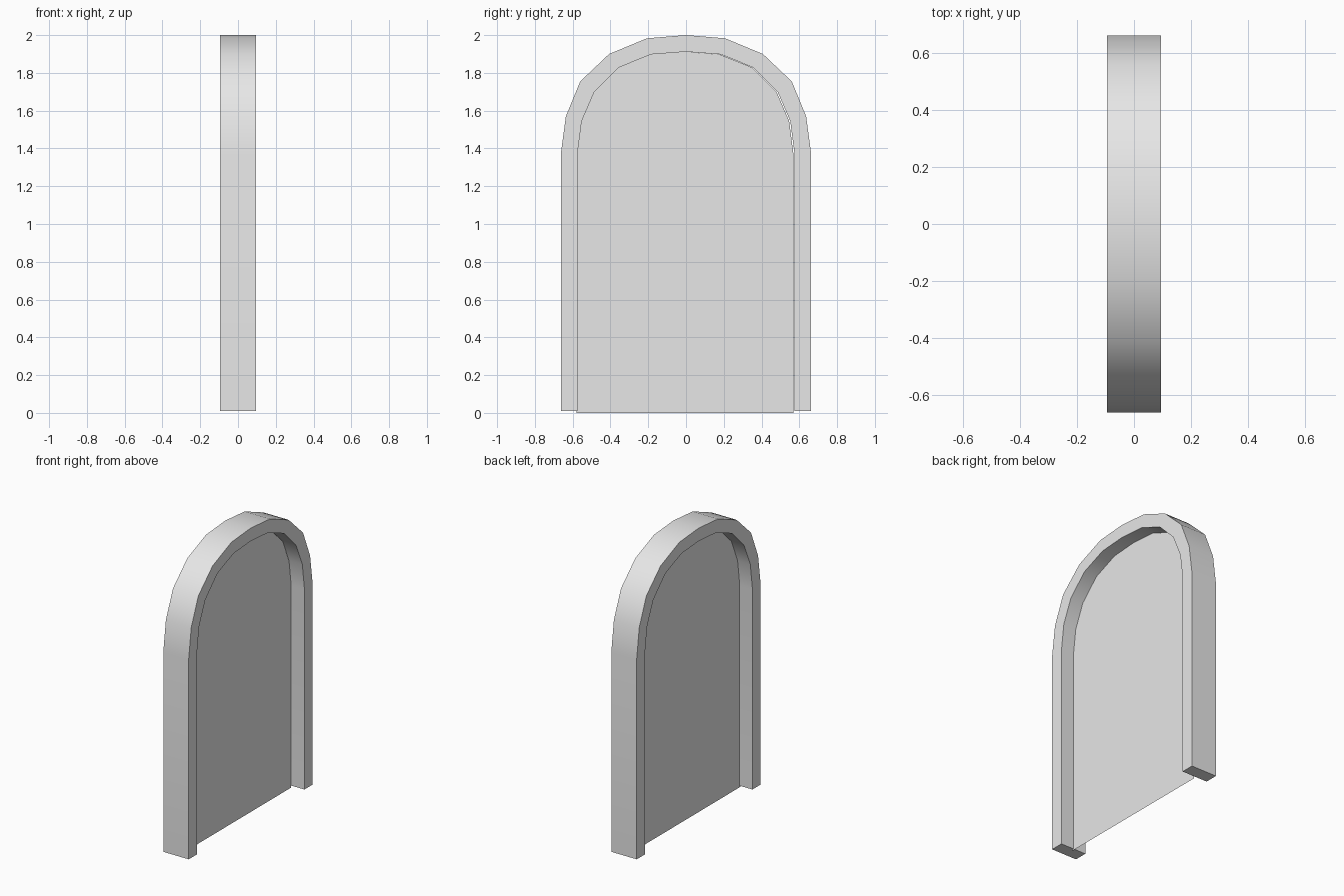
import bpy
import bmesh
import math

cube = bpy.data.objects.get("Cube")
if cube:
    bpy.data.objects.remove(cube, do_unlink=True)

grey = bpy.data.materials.new("light_grey")
grey.use_nodes = True
grey.diffuse_color = (0.8, 0.8, 0.8, 1)
grey.node_tree.nodes["Principled BSDF"].inputs["Base Color"].default_value = (0.8, 0.8, 0.8, 1)

HALF_DEPTH = 0.095
FOOT = 0.01

# Half outlines from the foot to the crown, as (y, z)
OUTER = [(0.663, FOOT), (0.663, 1.37), (0.636, 1.57), (0.56, 1.755),
         (0.407, 1.90), (0.207, 1.983), (0, 2.0)]
INNER = [(0.575, FOOT), (0.575, 1.37), (0.552, 1.545), (0.485, 1.70),
         (0.357, 1.828), (0.185, 1.898), (0, 1.912)]


def arch(half):
    """Mirror a half outline into a full arch."""
    return half + [(-y, z) for y, z in reversed(half[:-1])]


def finish(name, bm):
    mesh = bpy.data.meshes.new(name)
    bm.to_mesh(mesh)
    bm.free()
    mesh.materials.append(grey)
    obj = bpy.data.objects.new(name, mesh)
    bpy.context.collection.objects.link(obj)
    return obj


# Arched frame: a rectangular section swept along the arch
bm = bmesh.new()
rings = []
for (yo, zo), (yi, zi) in zip(arch(OUTER), arch(INNER)):
    section = [(-HALF_DEPTH, yo, zo), (HALF_DEPTH, yo, zo),
               (HALF_DEPTH, yi, zi), (-HALF_DEPTH, yi, zi)]
    rings.append([bm.verts.new(co) for co in section])
for a, b in zip(rings, rings[1:]):
    for i in range(4):
        j = (i + 1) % 4
        bm.faces.new((a[i], a[j], b[j], b[i]))
bm.faces.new(rings[0])
bm.faces.new(rings[-1])
bmesh.ops.recalc_face_normals(bm, faces=bm.faces)
frame = finish("arch_frame", bm)

bpy.ops.object.select_all(action="DESELECT")
frame.select_set(True)
bpy.context.view_layer.objects.active = frame
bpy.ops.object.shade_smooth_by_angle(angle=math.radians(35))

# Thin door panel in the middle of the frame, reaching the ground
bm = bmesh.new()
outline = [(y - 0.006, 0 if z == FOOT else z) for y, z in arch(INNER)]
bm.faces.new([bm.verts.new((0, y, z)) for y, z in outline])
finish("door_panel", bm)
